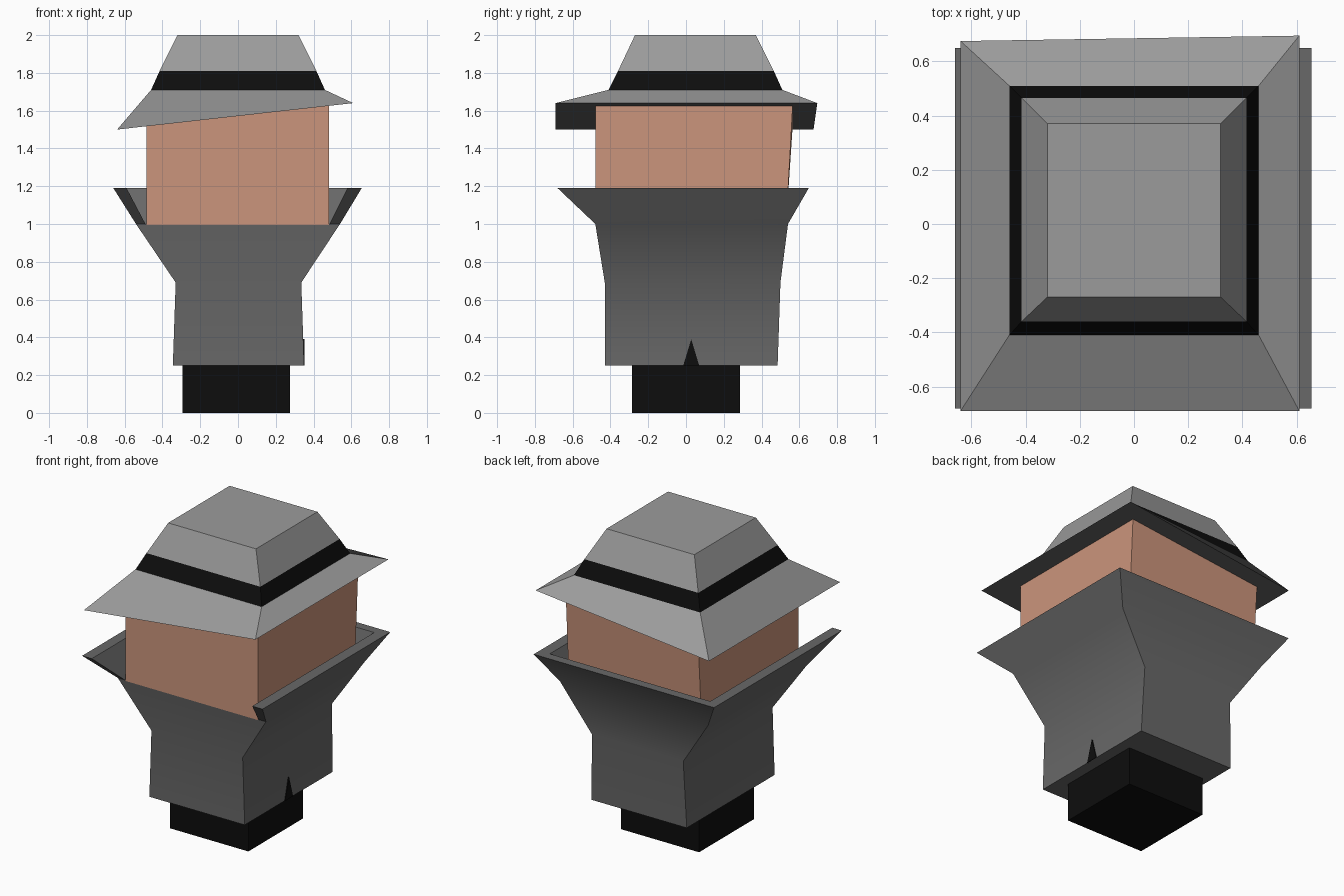
import bpy, math

if "Cube" in bpy.data.objects:
    bpy.data.objects.remove(bpy.data.objects["Cube"])


def material(name, rgb):
    m = bpy.data.materials.new(name)
    m.diffuse_color = (*rgb, 1)
    m.use_nodes = True
    m.node_tree.nodes["Principled BSDF"].inputs["Base Color"].default_value = m.diffuse_color
    return m


black = material("black", (0.004, 0.004, 0.004))
skin = material("skin", (0.60, 0.30, 0.20))
dark_grey = material("dark_grey", (0.14, 0.14, 0.14))
light_grey = material("light_grey", (0.33, 0.33, 0.33))


def make(name, verts, faces, mats):
    me = bpy.data.meshes.new(name)
    me.from_pydata(verts, [], faces)
    for m in mats:
        me.materials.append(m)
    ob = bpy.data.objects.new(name, me)
    bpy.context.collection.objects.link(ob)
    return ob


def ring(x0, x1, y0, y1, z):
    # front left, front right, back right, back left
    return [(x0, y0, z), (x1, y0, z), (x1, y1, z), (x0, y1, z)]


def walls(a, b, sides=range(4)):
    return [(a + i, a + (i + 1) % 4, b + (i + 1) % 4, b + i) for i in sides]


def loft(name, rings, mats):
    verts = [v for r in rings for v in r]
    faces = [(3, 2, 1, 0)]
    for k in range(len(rings) - 1):
        faces += walls(4 * k, 4 * k + 4)
    n = len(verts)
    faces.append((n - 4, n - 3, n - 2, n - 1))
    return make(name, verts, faces, mats)


# Legs
loft("legs", [ring(-.295, .275, -.285, .285, 0), ring(-.295, .275, -.285, .285, .26)], [black])


# Head, with its top following the tilted hat brim
def brim_z(x):
    return 1.50 + (x + .64) * .112


head_top = [(x, y, brim_z(x) + .005) for x, y, _ in ring(-.485, .482, -.48, .565, 0)]
loft("head", [ring(-.485, .482, -.48, .53, .995), head_top], [skin])

# Coat: outer rings, then inner collar rings; collar is open at the front
rings = [ring(-.345, .35, -.43, .485, .25), ring(-.33, .335, -.43, .50, .69),
         ring(-.54, .54, -.48, .54, 1.0), ring(-.66, .655, -.68, .65, 1.19),
         ring(-.59, .58, -.68, .59, 1.19), ring(-.49, .485, -.48, .53, 1.0)]
faces = [(3, 2, 1, 0), (20, 21, 22, 23)]          # hem and collar floor
faces += walls(0, 4) + walls(4, 8)                # body
for a, b in ((8, 12), (12, 16), (16, 20)):        # collar outside, rim, inside
    faces += walls(a, b, (1, 2, 3))
faces += [(8, 20, 16, 12), (9, 13, 17, 21)]       # collar front ends
coat = make("coat", [v for r in rings for v in r], faces, [dark_grey])
bpy.context.view_layer.objects.active = coat
coat.select_set(True)
bpy.ops.object.shade_smooth_by_angle(angle=math.radians(45))
coat.select_set(False)

# Dark slit in the hem on the right side
slit = [(x, y, z) for x in (.33, .353) for y, z in ((-.015, .25), (.07, .25), (.028, .39))]
make("coat_slit", slit, [(2, 1, 0), (3, 4, 5), (0, 1, 4, 3), (1, 2, 5, 4), (2, 0, 3, 5)], [black])

# Hat: tilted brim, black band, tapered crown
brim = [(-.64, -.69, 1.50), (.61, -.69, 1.64), (.61, .695, 1.64), (-.64, .675, 1.50)]
hat = loft("hat", [brim, ring(-.46, .46, -.41, .51, 1.71),
                   ring(-.415, .415, -.36, .465, 1.81),
                   ring(-.32, .32, -.27, .37, 2.0)], [light_grey, black, dark_grey])
hat.data.polygons[0].material_index = 2
for i in range(5, 9):
    hat.data.polygons[i].material_index = 1
